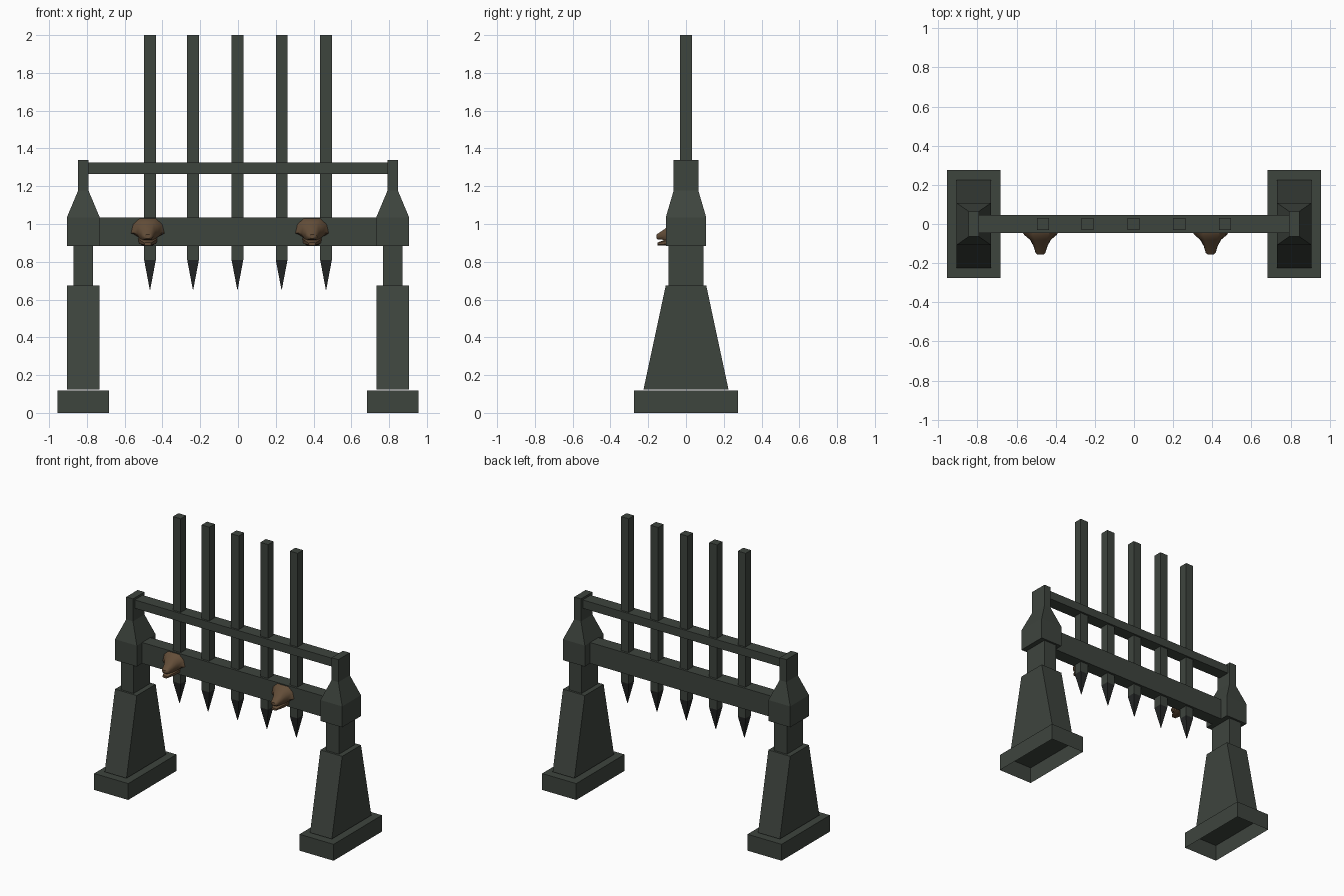
import bpy, bmesh, math

if "Cube" in bpy.data.objects:
    bpy.data.objects.remove(bpy.data.objects["Cube"])


def material(name, rgb):
    m = bpy.data.materials.new(name)
    m.diffuse_color = (*rgb, 1)
    m.use_nodes = True
    m.node_tree.nodes["Principled BSDF"].inputs["Base Color"].default_value = m.diffuse_color
    return m


STONE = material("dark green stone", (0.048, 0.058, 0.048))
IRON = material("dark iron", (0.018, 0.020, 0.020))
BRONZE = material("brown bronze", (0.125, 0.075, 0.040))


def loft(name, rings, mats, cap_start=True, cap_end=True, smooth=None, band_mat=None):
    """Skin a stack of equal-length rings; band_mat picks the slot for each band."""
    bm = bmesh.new()
    vs = [[bm.verts.new(p) for p in r] for r in rings]
    n = len(vs[0])
    for i in range(len(vs) - 1):
        for j in range(n):
            k = (j + 1) % n
            f = bm.faces.new((vs[i][j], vs[i][k], vs[i + 1][k], vs[i + 1][j]))
            f.material_index = band_mat(i) if band_mat else 0
    if cap_start:
        bm.faces.new(vs[0][::-1])
    if cap_end:
        bm.faces.new(vs[-1])
    bmesh.ops.recalc_face_normals(bm, faces=bm.faces)
    me = bpy.data.meshes.new(name)
    bm.to_mesh(me)
    bm.free()
    for m in mats:
        me.materials.append(m)
    ob = bpy.data.objects.new(name, me)
    bpy.context.collection.objects.link(ob)
    if smooth:
        me.shade_smooth()
        me.set_sharp_from_angle(angle=math.radians(smooth))
    return ob


def rect(cx, hx, hy, z):
    return [(cx - hx, -hy, z), (cx + hx, -hy, z), (cx + hx, hy, z), (cx - hx, hy, z)]


def tower(name, cx, levels, **kw):
    """Stacked rectangles given as (half width x, half depth y, height)."""
    return loft(name, [rect(cx, *lv) for lv in levels], [STONE], **kw)


# Two supports: hollow foot, tapered pier, neck and shouldered cap
for side, cx in (("left", -0.819), ("right", 0.819)):
    tower(side + "_foot", cx, [(0.136, 0.275, 0), (0.136, 0.275, 0.118)], cap_start=False)
    tower(side + "_pier", cx, [(0.087, 0.225, 0.124), (0.087, 0.107, 0.675)])
    tower(side + "_neck", cx, [(0.051, 0.092, 0.67), (0.051, 0.092, 0.89)])
    tower(side + "_cap", cx, [(0.087, 0.107, 0.884), (0.087, 0.107, 1.035),
                              (0.027, 0.065, 1.178), (0.027, 0.065, 1.34)])

# Cross members
tower("main_beam", 0, [(0.74, 0.047, 0.884), (0.74, 0.047, 1.035)])
tower("top_rail", 0, [(0.795, 0.045, 1.265), (0.795, 0.045, 1.325)])

# Gate bars with dark pointed ends
for i, x in enumerate((-0.466, -0.238, -0.003, 0.231, 0.466)):
    loft(f"gate_bar_{i + 1}",
         [rect(x, 0.001, 0.001, 0.652), rect(x, 0.031, 0.031, 0.81), rect(x, 0.031, 0.031, 2.0)],
         [STONE, IRON], band_mat=lambda b: 1 if b == 0 else 0)


def head_ring(cx, y, half):
    """Close a right-hand half outline (x, z) by mirroring it."""
    return ([(cx + x, y, z) for x, z in half] +
            [(cx - x, y, z) for x, z in reversed(half)])


# Bronze animal heads: flared crown narrowing to a snout, with jaw, ears and eyes
for side, cx in (("left", -0.478), ("right", 0.392)):
    loft(side + "_head_crown", [
        head_ring(cx, -0.040, [(0.045, 1.030), (0.080, 1.000), (0.092, 0.950), (0.050, 0.935)]),
        head_ring(cx, -0.055, [(0.042, 1.026), (0.074, 0.996), (0.084, 0.952), (0.048, 0.930)]),
        head_ring(cx, -0.080, [(0.030, 1.010), (0.050, 0.985), (0.054, 0.950), (0.040, 0.922)]),
        head_ring(cx, -0.112, [(0.020, 0.974), (0.034, 0.960), (0.036, 0.935), (0.026, 0.916)]),
        head_ring(cx, -0.148, [(0.014, 0.950), (0.025, 0.942), (0.025, 0.928), (0.016, 0.918)]),
        head_ring(cx, -0.156, [(0.008, 0.944), (0.015, 0.938), (0.015, 0.930), (0.008, 0.924)]),
    ], [BRONZE], smooth=40)
    loft(side + "_head_jaw", [
        head_ring(cx, -0.040, [(0.035, 0.940), (0.052, 0.925), (0.048, 0.900), (0.030, 0.890)]),
        head_ring(cx, -0.090, [(0.030, 0.925), (0.042, 0.915), (0.040, 0.895), (0.025, 0.885)]),
        head_ring(cx, -0.150, [(0.012, 0.902), (0.018, 0.899), (0.018, 0.890), (0.012, 0.886)]),
    ], [BRONZE], smooth=40)
